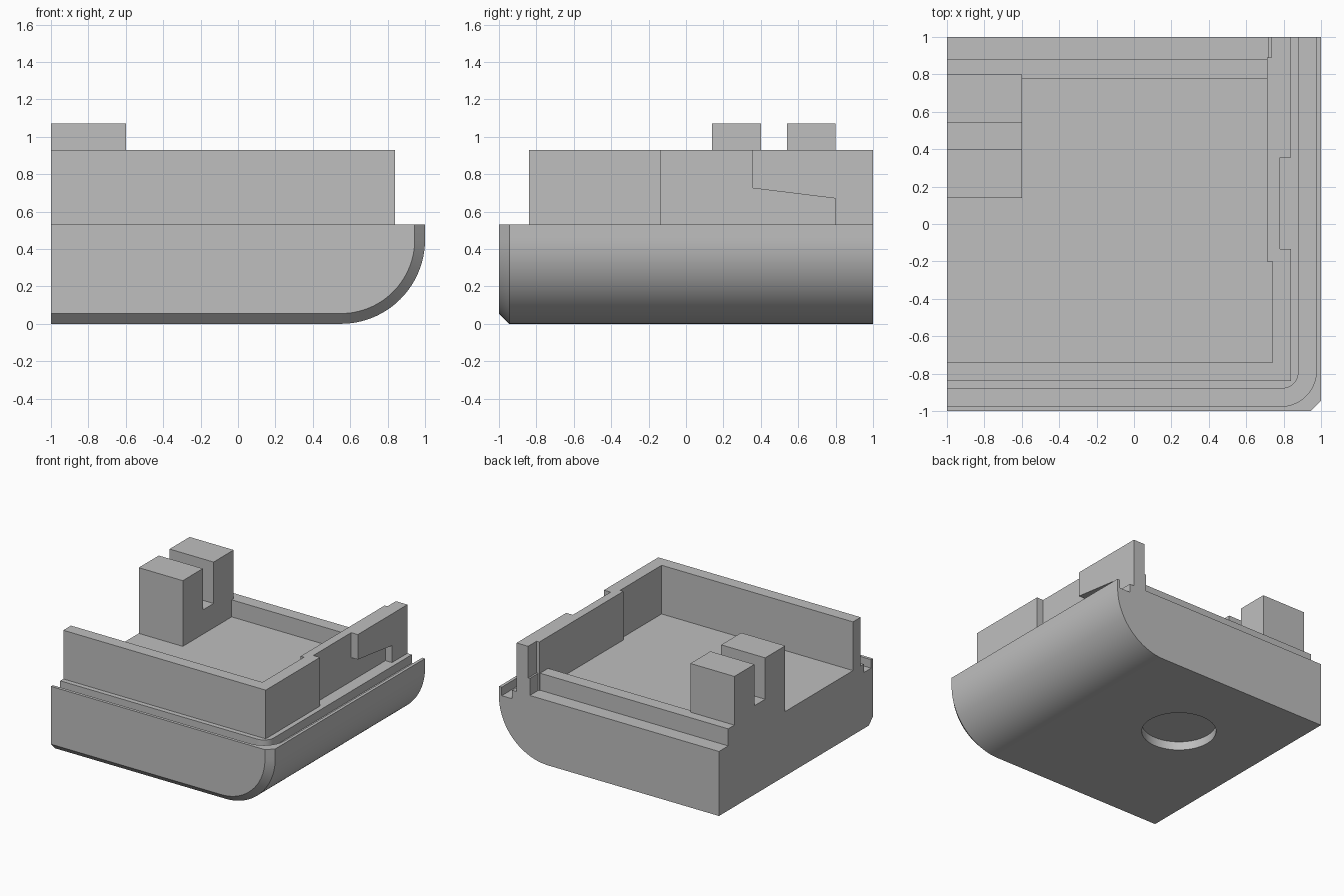
import bpy, bmesh, math

old = bpy.data.objects.get("Cube")
if old:
    bpy.data.objects.remove(old, do_unlink=True)

grey = bpy.data.materials.new("plain_grey")
grey.use_nodes = True
COLOUR = (0.52, 0.52, 0.52, 1)
grey.diffuse_color = COLOUR
grey.node_tree.nodes["Principled BSDF"].inputs["Base Color"].default_value = COLOUR

FLOOR, TOP, LEDGE = 0.53, 0.93, 0.67


def loft(name, sections):
    """Skin matching rings of points and cap both ends."""
    bm = bmesh.new()
    rings = [[bm.verts.new(p) for p in s] for s in sections]
    for a, b in zip(rings, rings[1:]):
        for i in range(len(a)):
            j = (i + 1) % len(a)
            bm.faces.new((a[i], a[j], b[j], b[i]))
    bm.faces.new(rings[0])
    bm.faces.new(rings[-1])
    bmesh.ops.recalc_face_normals(bm, faces=bm.faces)
    me = bpy.data.meshes.new(name)
    bm.to_mesh(me)
    bm.free()
    me.materials.append(grey)
    ob = bpy.data.objects.new(name, me)
    bpy.context.collection.objects.link(ob)
    return ob


def prism_z(name, pts, lo, hi):
    return loft(name, [[(x, y, z) for x, y in pts] for z in (lo, hi)])


def prism_x(name, pts, lo, hi):
    return loft(name, [[(x, y, z) for y, z in pts] for x in (lo, hi)])


def box(name, x0, x1, y0, y1, z0, z1):
    return prism_z(name, [(x0, y0), (x1, y0), (x1, y1), (x0, y1)], z0, z1)


def arc(cx, cy, r, start, end, n=24):
    steps = [math.radians(start + (end - start) * i / n) for i in range(n + 1)]
    return [(cx + r * math.cos(a), cy + r * math.sin(a)) for a in steps]


def activate(ob):
    bpy.ops.object.select_all(action="DESELECT")
    ob.select_set(True)
    bpy.context.view_layer.objects.active = ob


def cut(ob, cutter):
    cutter.hide_render = True
    mod = ob.modifiers.new("cut", "BOOLEAN")
    mod.operation = "DIFFERENCE"
    mod.solver = "EXACT"
    mod.object = cutter
    activate(ob)
    bpy.ops.object.modifier_apply(modifier=mod.name)
    bpy.data.objects.remove(cutter, do_unlink=True)


# Rounded base, with its front outline chamfered
def base_section(y, inset):
    r = 0.45 - inset
    curve = arc(0.55, 0.45, r, -90, 0, 32)
    pts = [(-1, FLOOR), (-1, inset)] + curve + [(1 - inset, FLOOR)]
    return [(x, y, z) for x, z in pts]


base = loft("base", [base_section(-1, 0.055), base_section(-0.945, 0), base_section(1, 0)])

# Groove following the front and the curved side
groove = [(-1.1, -0.975)] + arc(0.785, -0.785, 0.19, -90, 0) + [(0.975, 1.1), (0.88, 1.1)]
groove += arc(0.79, -0.79, 0.09, 0, -90) + [(-1.1, -0.88)]
cut(base, prism_z("groove_cutter", groove, FLOOR - 0.07, FLOOR + 0.1))

# Round recess underneath
cut(base, prism_z("recess_cutter", arc(-0.24, 0.24, 0.28, 0, 352.5, 47), -0.1, 0.07))
activate(base)
bpy.ops.object.shade_smooth_by_angle(angle=math.radians(25))

# Upright wall along the front and one side
wall = prism_z("wall", [
    (-1, -0.84), (0.84, -0.84), (0.84, -0.135), (0.78, -0.135), (0.78, 0.355),
    (0.84, 0.355), (0.84, 1), (0.735, 1), (0.735, 0.89), (0.71, 0.89),
    (0.71, -0.2), (0.74, -0.2), (0.74, -0.74), (-1, -0.74)], FLOOR, TOP)

# Sloped pocket in the outer side of the wall
cut(wall, prism_x("pocket_cutter", [
    (0.3, 0.5), (0.8, 0.5), (0.8, LEDGE), (0.355, 0.725), (0.3, 0.732)], 0.78, 0.9))

# Low rear ledge and the small step beside it
box("rear_ledge", -1, 0.71, 0.775, 0.88, FLOOR, LEDGE)
box("rear_step", 0.72, 0.735, 0.89, 1, FLOOR, LEDGE)

# Slotted block
prism_x("slotted_block", [
    (0.14, FLOOR), (0.8, FLOOR), (0.8, 1.07), (0.54, 1.07),
    (0.54, 0.73), (0.4, 0.73), (0.4, 1.07), (0.14, 1.07)], -1, -0.6)
